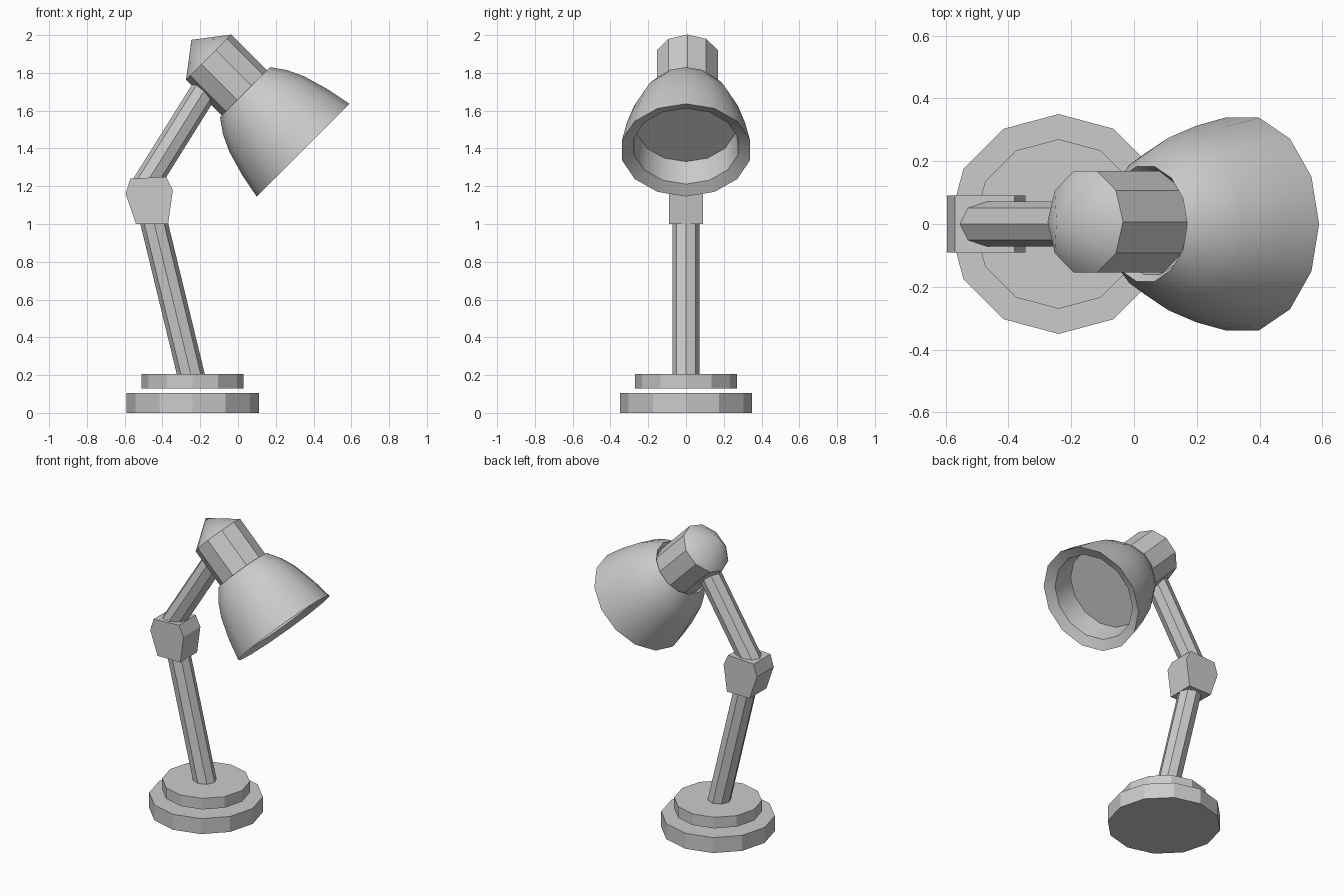
import bpy, bmesh, math
from mathutils import Matrix, Vector

if "Cube" in bpy.data.objects:
    bpy.data.objects.remove(bpy.data.objects["Cube"])


def frame(origin, direction=(0, 0, 1)):
    """Matrix at origin whose z axis follows direction and y stays world y."""
    z = Vector(direction).normalized()
    y = Vector((0, 1, 0))
    m = Matrix((y.cross(z), y, z)).transposed().to_4x4()
    m.translation = origin
    return m


def finish(name, bm, smooth):
    bmesh.ops.recalc_face_normals(bm, faces=bm.faces)
    mesh = bpy.data.meshes.new(name)
    bm.to_mesh(mesh)
    bm.free()
    ob = bpy.data.objects.new(name, mesh)
    bpy.context.collection.objects.link(ob)
    if smooth:
        bpy.ops.object.select_all(action='DESELECT')
        ob.select_set(True)
        bpy.context.view_layer.objects.active = ob
        bpy.ops.object.shade_smooth_by_angle(angle=math.radians(32))
    return ob


def lathe(name, profile, sides, matrix, smooth=False):
    """Turn (radius, height) points about local z; open ends are capped."""
    bm = bmesh.new()
    rings = []
    for r, h in profile:
        n = sides if r > 0 else 1
        rings.append([bm.verts.new(matrix @ Vector((r * math.cos(math.tau * i / sides),
                                                    r * math.sin(math.tau * i / sides), h)))
                      for i in range(n)])
    for a, b in zip(rings, rings[1:]):
        for i in range(sides):
            j = (i + 1) % sides
            quad = [a[i % len(a)], a[j % len(a)], b[j % len(b)], b[i % len(b)]]
            bm.faces.new(list(dict.fromkeys(quad)))
    for ring in (rings[0], rings[-1]):
        if len(ring) > 1:
            bm.faces.new(ring)
    return finish(name, bm, smooth)


def rod(name, start, end, radius):
    d = Vector(end) - Vector(start)
    return lathe(name, [(radius, 0), (radius, d.length)], 8, frame(start, d))


# Base: two stacked discs with a small gap
lathe("base_lower", [(0.35, 0), (0.35, 0.105)], 12, frame((-0.24, 0, 0)))
lathe("base_upper", [(0.27, 0.13), (0.27, 0.205)], 12, frame((-0.24, 0, 0)))

# Arms
rod("lower_arm", (-0.239, 0, 0.16), (-0.455, 0, 1.05), 0.072)
rod("upper_arm", (-0.495, 0, 1.20), (-0.155, 0, 1.744), 0.072)

# Elbow block: six-sided profile pushed through y
elbow = [(-0.57, 1.24), (-0.38, 1.25), (-0.345, 1.18),
         (-0.37, 1.0), (-0.54, 1.0), (-0.595, 1.16)]
bm = bmesh.new()
face = bm.faces.new([bm.verts.new((x, -0.09, z)) for x, z in elbow])
ext = bmesh.ops.extrude_face_region(bm, geom=[face], use_keep_orig=True)
bmesh.ops.translate(bm, vec=(0, 0.18, 0),
                    verts=[v for v in ext["geom"] if isinstance(v, bmesh.types.BMVert)])
finish("elbow_joint", bm, False)

# Head: socket with conical cap, then the flared shade, both tilted 45 degrees
tilt = (1, 0, -1)
lathe("bulb_socket", [(0, -0.13), (0.17, 0), (0.17, 0.32)],
      10, frame((-0.155, 0.007, 1.883), tilt), smooth=True)

shade = [(0, 0.03), (0.165, 0.03), (0.187, 0), (0.24, 0.075), (0.281, 0.163),
         (0.321, 0.30), (0.347, 0.434), (0.283, 0.405), (0.265, 0.255), (0, 0.255)]
lathe("lamp_shade", shade, 14, frame((0.037, 0, 1.698), tilt), smooth=True)
